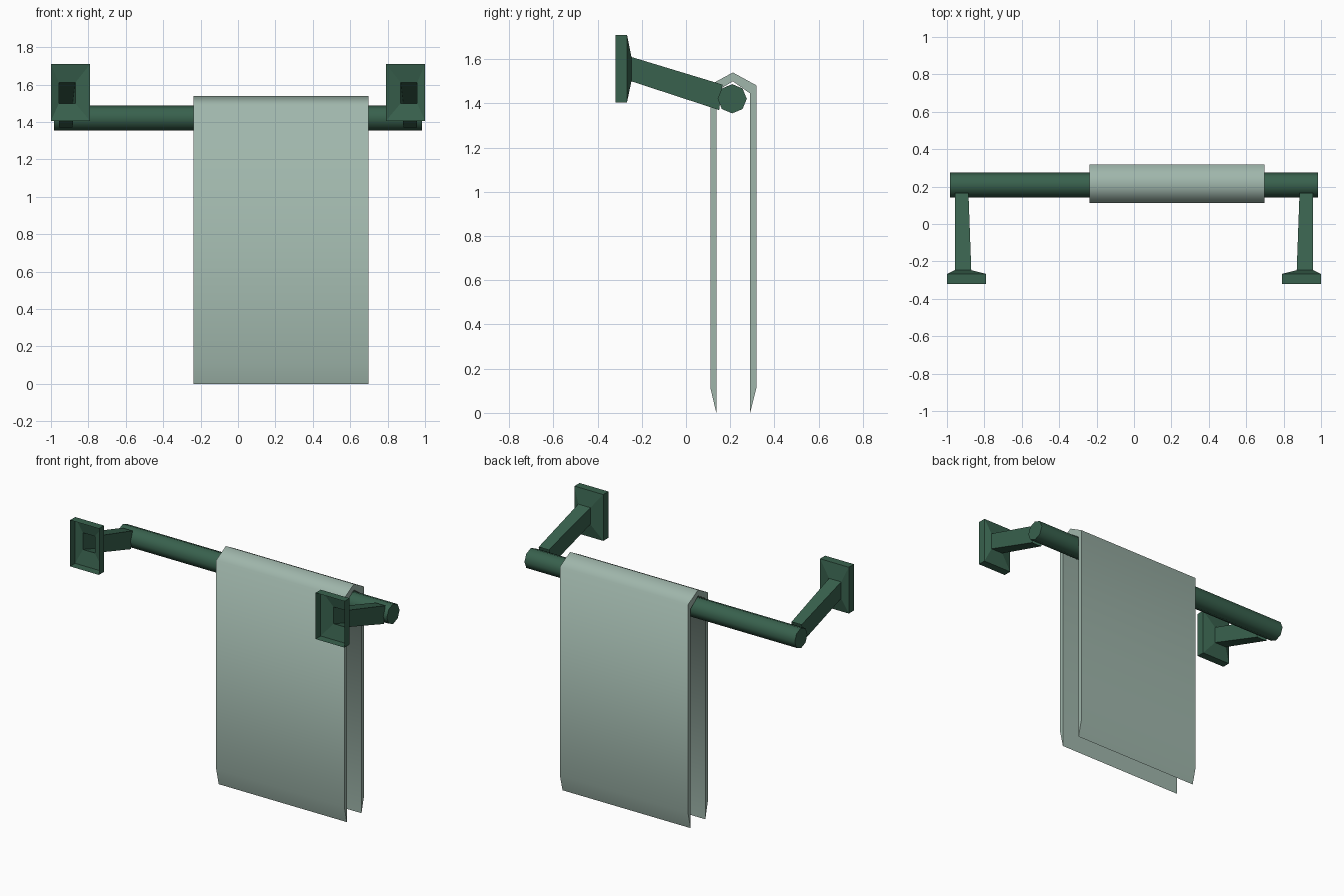
import bpy, bmesh, math

if "Cube" in bpy.data.objects:
    bpy.data.objects.remove(bpy.data.objects["Cube"])


def material(name, rgb):
    m = bpy.data.materials.new(name)
    m.diffuse_color = (*rgb, 1)
    m.use_nodes = True
    m.node_tree.nodes["Principled BSDF"].inputs["Base Color"].default_value = m.diffuse_color
    return m


GREEN = material("dark_green", (0.04, 0.12, 0.075))
CLOTH = material("pale_green", (0.35, 0.47, 0.41))


def loft(name, rings, mat, caps):
    """Skin a list of equal-length point rings; optionally close both ends."""
    bm = bmesh.new()
    rows = [[bm.verts.new(p) for p in r] for r in rings]
    n = len(rows[0])
    for a, b in zip(rows, rows[1:]):
        for i in range(n):
            j = (i + 1) % n
            bm.faces.new((a[i], a[j], b[j], b[i]))
    if caps:
        bm.faces.new(rows[0])
        bm.faces.new(rows[-1])
    bmesh.ops.recalc_face_normals(bm, faces=bm.faces)
    me = bpy.data.meshes.new(name)
    bm.to_mesh(me)
    bm.free()
    me.materials.append(mat)
    ob = bpy.data.objects.new(name, me)
    bpy.context.collection.objects.link(ob)
    return ob


def smooth(ob, degrees):
    bpy.ops.object.select_all(action='DESELECT')
    ob.select_set(True)
    bpy.context.view_layer.objects.active = ob
    bpy.ops.object.shade_smooth_by_angle(angle=math.radians(degrees))


def rect(x0, x1, y_bottom, z0, y_top, z1):
    return [(x0, y_bottom, z0), (x1, y_bottom, z0), (x1, y_top, z1), (x0, y_top, z1)]


# Wall brackets: hollow plate, open at the back, tapering into a sloped arm
bracket = loft("wall_bracket", [
    rect(-1.0, -0.79, -0.32, 1.405, -0.32, 1.71),
    rect(-1.0, -0.79, -0.267, 1.405, -0.267, 1.71),
    rect(-0.958, -0.87, -0.247, 1.50, -0.247, 1.61),
    rect(-0.958, -0.885, 0.15, 1.37, 0.165, 1.485),
], GREEN, False)
bracket.modifiers.new("mirror", 'MIRROR').use_axis[0] = True

# Octagonal towel bar
R, Y, Z = 0.066, 0.209, 1.421
bar = loft("towel_bar", [
    [(x, Y + R * math.cos(k * math.pi / 4), Z + R * math.sin(k * math.pi / 4))
     for k in range(8)] for x in (-0.985, 0.985)], GREEN, True)
smooth(bar, 50)

# Towel folded over the bar, with pointed hems
profile = [(0.137, 0.0), (0.111, 0.11), (0.111, 1.485), (0.212, 1.54),
           (0.318, 1.482), (0.318, 0.11), (0.29, 0.0),
           (0.29, 1.445), (0.212, 1.50), (0.137, 1.455)]
towel = loft("towel", [[(x, y, z) for y, z in profile] for x in (-0.237, 0.697)],
             CLOTH, True)
smooth(towel, 65)
